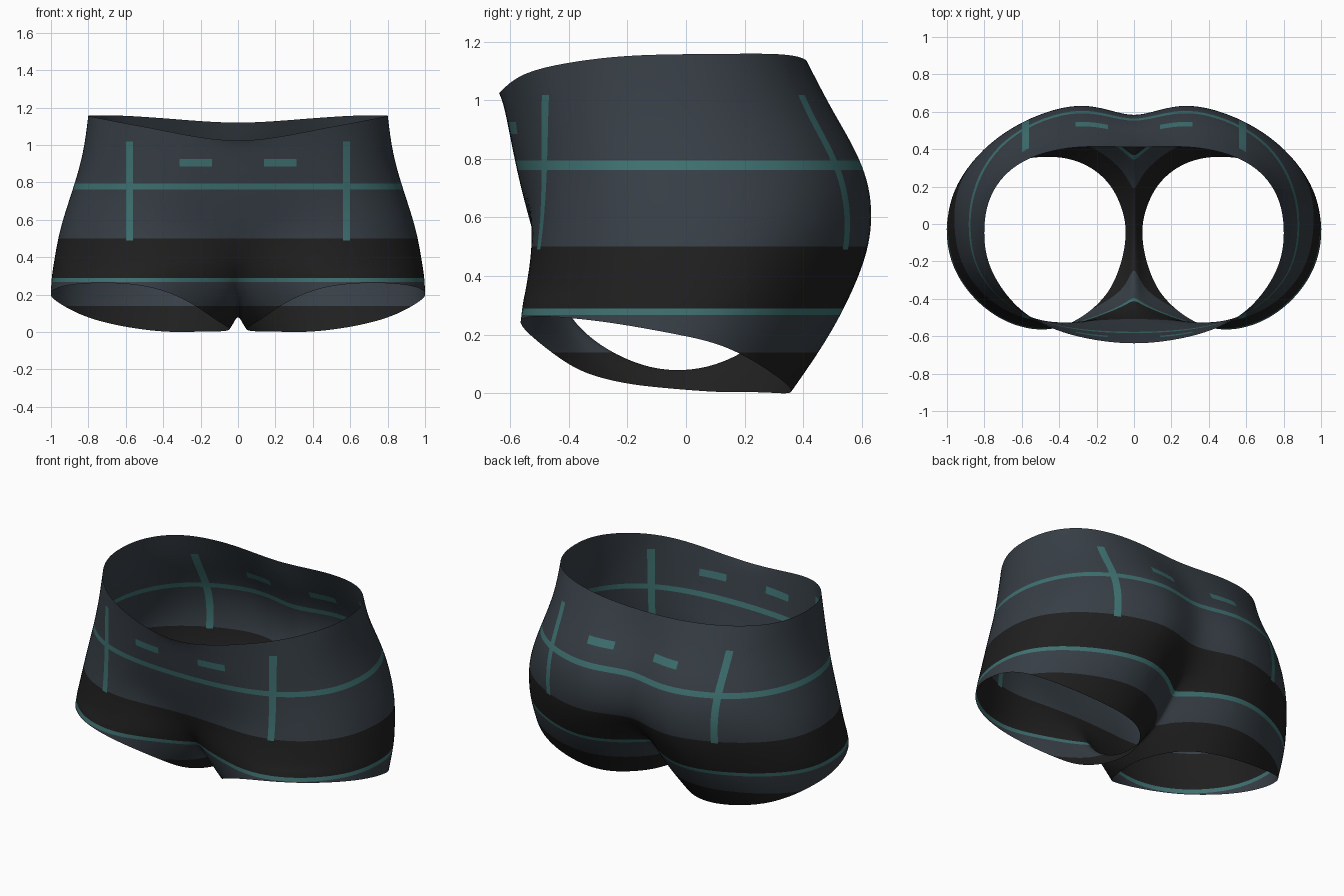
import bpy, bmesh
from mathutils import Vector

if "Cube" in bpy.data.objects:
    bpy.data.objects.remove(bpy.data.objects["Cube"])

# ---- materials
def material(name, rgb):
    m = bpy.data.materials.new(name)
    m.diffuse_color = (*rgb, 1)
    m.use_nodes = True
    m.node_tree.nodes["Principled BSDF"].inputs["Base Color"].default_value = m.diffuse_color
    return m

slate = material("slate_fabric", (0.038, 0.049, 0.061))
black = material("black_fabric", (0.0140, 0.0140, 0.0140))
teal = material("teal_trim", (0.050, 0.165, 0.165))

# ---- half outlines running from front centre round the side to back centre
waist = [(0, -.638, 1.02), (.22, -.617, 1.04), (.43, -.56, 1.08), (.62, -.445, 1.115), (.76, -.25, 1.143),
         (.80, -.05, 1.152), (.76, .16, 1.154), (.60, .33, 1.152), (.32, .41, 1.133), (0, .41, 1.115)]
rings = [
    (.95, [(0, -.615), (.23, -.60), (.43, -.548), (.63, -.45), (.78, -.27),
           (.83, -.04), (.79, .18), (.62, .40), (.30, .51), (0, .47)]),
    (.75, [(0, -.575), (.24, -.565), (.45, -.53), (.66, -.44), (.83, -.26),
           (.885, -.03), (.845, .22), (.66, .475), (.29, .615), (0, .56)]),
    (.55, [(0, -.525), (.24, -.522), (.46, -.52), (.70, -.445), (.88, -.26),
           (.945, -.03), (.91, .24), (.69, .49), (.29, .635), (0, .565)]),
    (.37, [(0, -.46), (.22, -.51), (.46, -.545), (.72, -.465), (.92, -.27),
           (.98, -.03), (.94, .22), (.71, .445), (.33, .585), (0, .45)]),
]
torso = [[Vector(p) for p in waist]]
torso += [[Vector((x, y, z)) for x, y in pts] for z, pts in rings]

# ---- crotch seam from back to front, and the leg hem as a closed loop
seam = [Vector(p) for p in [(0, .28, .20), (0, .10, .095), (0, -.12, .085), (0, -.34, .20)]]
hem = [Vector(p) for p in [
    (.16, -.39, .09), (.28, -.495, .165), (.48, -.565, .238), (.74, -.49, .258), (.94, -.28, .24),
    (1.0, -.05, .20), (.955, .14, .152), (.76, .30, .06), (.42, .36, 0), (.19, .27, 0),
    (.085, .13, 0), (.045, -.02, .01), (.06, -.17, .025), (.10, -.29, .05)]]
leg_top = torso[-1] + seam
leg_mid = []
for i, (a, b) in enumerate(zip(leg_top, hem)):
    p = (a + b) / 2
    if 0 < i < 9:                       # slight fullness where the leg is long
        out = Vector((p.x - .5, p.y + .05, 0)).normalized()
        p += out * .016 * ((a.z - b.z) / .37) ** 2
    leg_mid.append(p)
legs = [leg_top, leg_mid, hem]

# ---- cage mesh, both halves
bm = bmesh.new()
cache = {}

def vert(p, side):
    q = (round(p.x * side, 4) + 0.0, round(p.y, 4), round(p.z, 4))
    if q not in cache:
        cache[q] = bm.verts.new(q)
    return cache[q]

def skin(rows, side, closed):
    n = len(rows[0])
    for upper, lower in zip(rows, rows[1:]):
        for i in range(n if closed else n - 1):
            j = (i + 1) % n
            quad = [vert(p, side) for p in (lower[i], lower[j], upper[j], upper[i])]
            bm.faces.new(quad if side > 0 else quad[::-1])

for side in (1, -1):
    skin(torso, side, False)
    skin(legs, side, True)
me = bpy.data.meshes.new("shorts")
bm.to_mesh(me)
bm.free()
shorts = bpy.data.objects.new("shorts", me)
bpy.context.collection.objects.link(shorts)

# ---- smooth the cage, nudging it so the smooth surface meets the outlines
sub = shorts.modifiers.new("smooth", 'SUBSURF')
sub.levels = sub.render_levels = 3
goal = [v.co.copy() for v in me.vertices]
for _ in range(3):
    dg = bpy.context.evaluated_depsgraph_get()
    smooth = shorts.evaluated_get(dg).data
    shift = [g - smooth.vertices[i].co for i, g in enumerate(goal)]
    for v, d in zip(me.vertices, shift):
        v.co += d * .8
    me.update()
    shorts.update_tag()
    bpy.context.view_layer.update()
dg = bpy.context.evaluated_depsgraph_get()
final = bpy.data.meshes.new_from_object(shorts.evaluated_get(dg))
shorts.modifiers.clear()
shorts.data = final
final.name = "shorts"
final.materials.clear()
for m in (slate, black, teal):
    final.materials.append(m)

# ---- rest on the ground plane
bm = bmesh.new()
bm.from_mesh(final)
low = min(v.co.z for v in bm.verts)
bmesh.ops.translate(bm, verts=bm.verts, vec=(0, 0, -low))

# ---- cut along the colour borders
def cut(axis, value):
    co, no = Vector((0, 0, 0)), Vector((0, 0, 0))
    co[axis], no[axis] = value, 1
    bmesh.ops.bisect_plane(bm, geom=bm.verts[:] + bm.edges[:] + bm.faces[:], dist=1e-5,
                           plane_co=co, plane_no=no)

BELT, HEM = (.762, .794), (.267, .290)
LINE_X, LINE_Z = (.562, .600), (.49, 1.018)
DASH_X, DASH_Z = (.138, .312), (.884, .926)
for z in (.14, .5, *BELT, *HEM, *LINE_Z, *DASH_Z):
    cut(2, z)
for x in LINE_X + DASH_X:
    cut(0, x)
    cut(0, -x)

# ---- colour by height and by trim region
def inside(v, span):
    return span[0] < v < span[1]

for f in bm.faces:
    c = f.calc_center_median()
    x, z = abs(c.x), c.z
    trim = (inside(z, BELT) or inside(z, HEM)
            or inside(x, LINE_X) and inside(z, LINE_Z)
            or inside(x, DASH_X) and inside(z, DASH_Z))
    f.material_index = 2 if trim else 1 if z < .14 or inside(z, (.28, .5)) else 0
    f.smooth = True
bm.to_mesh(final)
bm.free()
